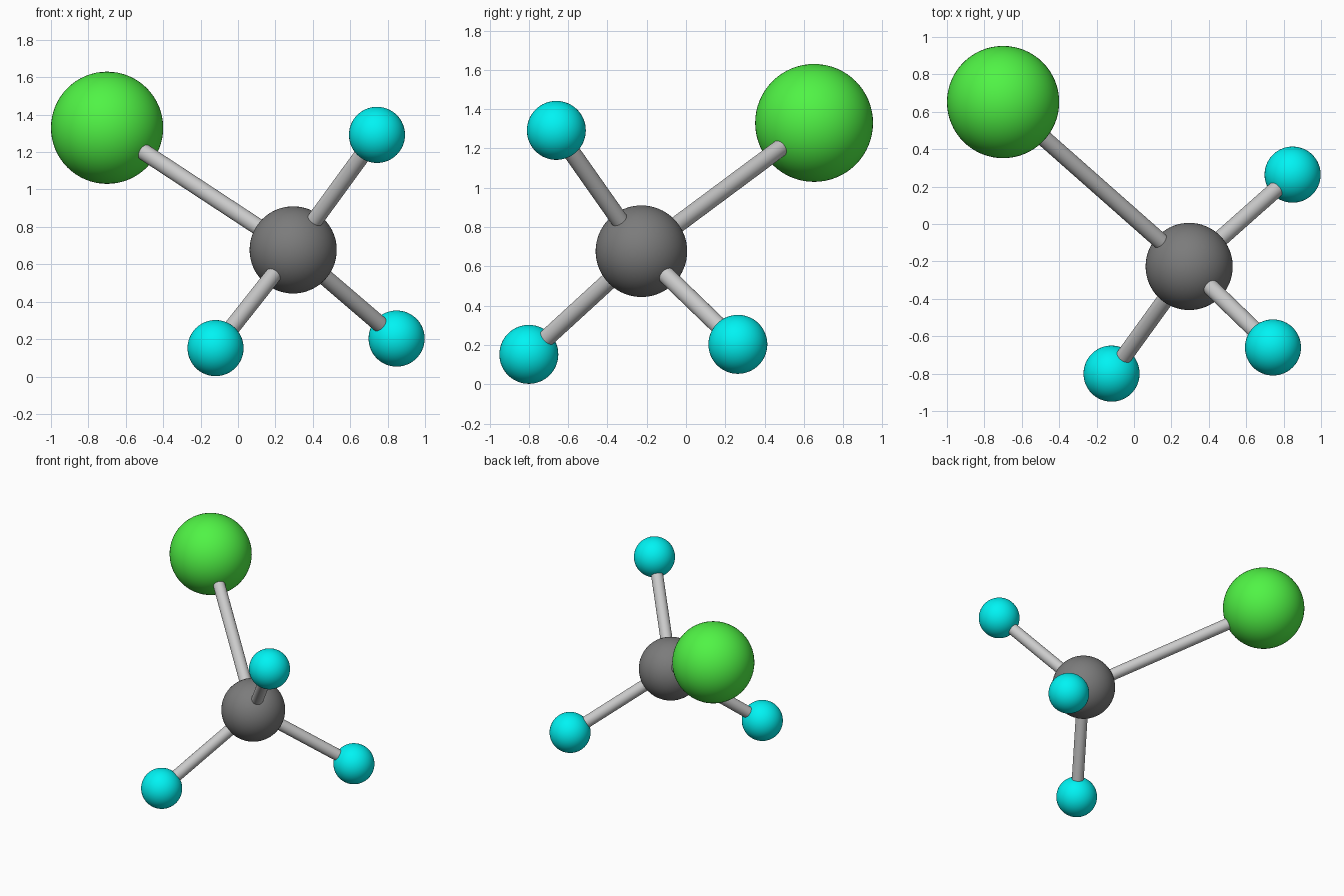
import bpy
from mathutils import Vector

if "Cube" in bpy.data.objects:
    bpy.data.objects.remove(bpy.data.objects["Cube"])


def paint(obj, name, color):
    mat = bpy.data.materials.get(name) or bpy.data.materials.new(name)
    mat.diffuse_color = color
    mat.use_nodes = True
    mat.node_tree.nodes["Principled BSDF"].inputs["Base Color"].default_value = mat.diffuse_color
    obj.data.materials.append(mat)


def ball(name, center, radius, mat_name, color):
    bpy.ops.mesh.primitive_uv_sphere_add(segments=64, ring_count=32,
                                         radius=radius, location=center)
    obj = bpy.context.object
    obj.name = name
    bpy.ops.object.shade_smooth()
    paint(obj, mat_name, color)


def rod(name, start, end, radius=0.044):
    a, b = Vector(start), Vector(end)
    bpy.ops.mesh.primitive_cylinder_add(vertices=32, radius=radius,
                                        depth=(b - a).length, location=(a + b) / 2)
    obj = bpy.context.object
    obj.name = name
    obj.rotation_mode = 'QUATERNION'
    obj.rotation_quaternion = (b - a).to_track_quat('Z', 'Y')
    bpy.ops.object.shade_smooth_by_angle()


GREY = ("dark_grey", (0.2, 0.2, 0.2, 1))
GREEN = ("green", (0.08, 0.9, 0.06, 1))
CYAN = ("cyan", (0.0, 0.9, 0.9, 1))

# central atom
core = (0.295, -0.227, 0.677)
ball("central_atom", core, 0.233, *GREY)

# outer atoms, each joined to the centre by a bond rod
outer = [
    ("large_atom", (-0.70, 0.652, 1.33), 0.30, GREEN),
    ("small_atom_upper", (0.743, -0.66, 1.292), 0.15, CYAN),
    ("small_atom_right", (0.848, 0.264, 0.203), 0.15, CYAN),
    ("small_atom_lower", (-0.12, -0.80, 0.152), 0.15, CYAN),
]
for name, pos, radius, style in outer:
    ball(name, pos, radius, *style)
    rod(name + "_bond", core, pos)
